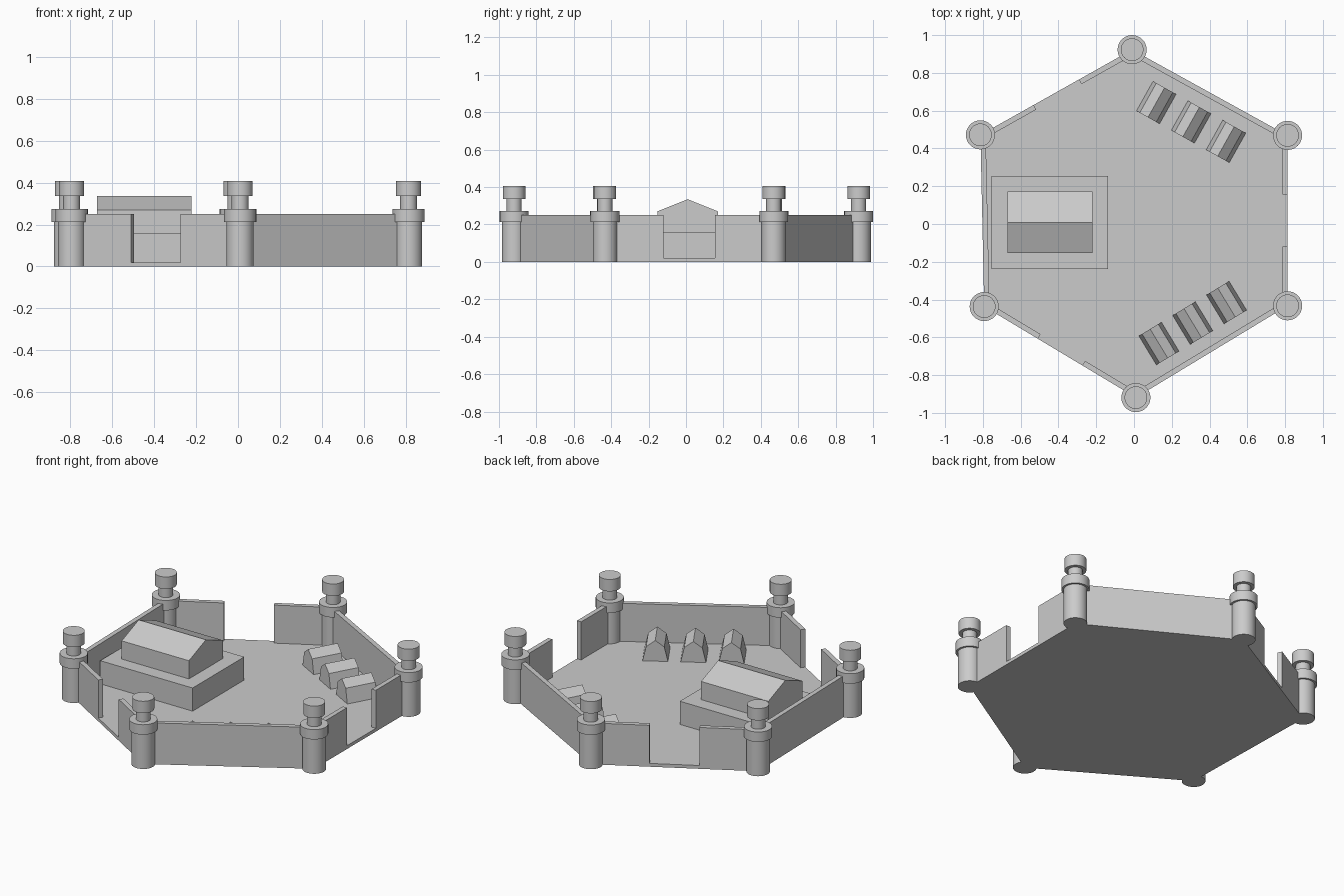
import bpy, math
from mathutils import Vector, Matrix

if "Cube" in bpy.data.objects:
    bpy.data.objects.remove(bpy.data.objects["Cube"])

CORNERS = [Vector(p) for p in ((-0.01, 0.923), (-0.813, 0.472), (-0.793, -0.437),
                               (0.01, -0.919), (0.813, -0.433), (0.813, 0.469))]
FLOOR = 0.02


def make(name, verts, faces, matrix=None):
    mesh = bpy.data.meshes.new(name)
    mesh.from_pydata([tuple(v) for v in verts], [], faces)
    if matrix:
        mesh.transform(matrix)
    obj = bpy.data.objects.new(name, mesh)
    bpy.context.collection.objects.link(obj)
    return obj


def prism(name, outline, depth, matrix=None):
    """Extrude a counter-clockwise XY outline along +Z, then place it."""
    n = len(outline)
    verts = [(p[0], p[1], z) for z in (0, depth) for p in outline]
    faces = [list(range(n))[::-1], list(range(n, 2 * n))]
    faces += [(i, (i + 1) % n, n + (i + 1) % n, n + i) for i in range(n)]
    return make(name, verts, faces, matrix)


def gabled(name, profile, length, x, y, z, angle):
    """Extrude a width/height profile horizontally, centred at x, y."""
    m = (Matrix.Translation((x, y, z)) @ Matrix.Rotation(angle, 4, 'Z')
         @ Matrix.Rotation(math.pi / 2, 4, 'X') @ Matrix.Translation((0, 0, -length / 2)))
    return prism(name, profile, length, m)


def tower(name, x, y, steps=32):
    profile = [(0.065, 0), (0.065, 0.213), (0.077, 0.213), (0.077, 0.273),
               (0.04, 0.273), (0.04, 0.335), (0.06, 0.335), (0.06, 0.407)]
    verts = [(x + r * math.cos(2 * math.pi * i / steps),
              y + r * math.sin(2 * math.pi * i / steps), z)
             for r, z in profile for i in range(steps)]
    faces = [(k * steps + i, k * steps + (i + 1) % steps,
              (k + 1) * steps + (i + 1) % steps, (k + 1) * steps + i)
             for k in range(len(profile) - 1) for i in range(steps)]
    last = (len(profile) - 1) * steps
    faces += [list(range(steps))[::-1], list(range(last, last + steps))]
    obj = make(name, verts, faces)
    bpy.context.view_layer.objects.active = obj
    obj.select_set(True)
    bpy.ops.object.shade_smooth_by_angle(angle=math.radians(30))
    obj.select_set(False)


# Hexagonal ground slab
prism("floor", CORNERS, FLOOR)

# Corner towers and curtain walls; every second wall has a gate opening
GATE, THICK, HEIGHT = 0.275, 0.028, 0.25
for i, a in enumerate(CORNERS):
    tower(f"tower_{i}", a.x, a.y)
    b = CORNERS[(i + 1) % 6]
    length = (b - a).length
    along = (b - a) / length
    inward = Vector((-along.y, along.x)) * THICK
    if i % 2 == 0:
        spans = [(0, (length - GATE) / 2), ((length + GATE) / 2, length)]
    else:
        spans = [(0, length)]
    if i == 1:
        spans = [(0, length)]
    for j, (s, e) in enumerate(spans):
        p, q = a + along * s, a + along * e
        # gates sit on the two left diagonals and the right side
        if (i % 2 == 0):
            label = f"gate_wall_{i}_{j}"
        else:
            label = f"wall_{i}"
        prism(label, [p, q, q + inward, p + inward], HEIGHT)

# Raised platform and gabled hall
prism("hall_platform", [(-0.755, -0.238), (-0.137, -0.238), (-0.137, 0.255), (-0.755, 0.255)],
      0.16 - FLOOR, Matrix.Translation((0, 0, FLOOR)))
gabled("hall", [(-0.162, 0), (0.162, 0), (0.162, 0.11), (0, 0.175), (-0.162, 0.11)],
       0.45, -0.446, 0.009, 0.16, math.pi / 2)

# Two rows of three tents along the right-hand walls
TENT = [(-0.07, 0), (0.07, 0), (0.05, 0.087), (0, 0.125), (-0.05, 0.087)]
for row, (start, end, angle) in {"back": ((0.118, 0.643), (0.487, 0.437), -29.2),
                                 "front": ((0.132, -0.633), (0.49, -0.416), 31.2)}.items():
    for k in range(3):
        pos = Vector(start).lerp(Vector(end), k / 2)
        gabled(f"tent_{row}_{k}", TENT, 0.18, pos.x, pos.y, FLOOR, math.radians(angle))
